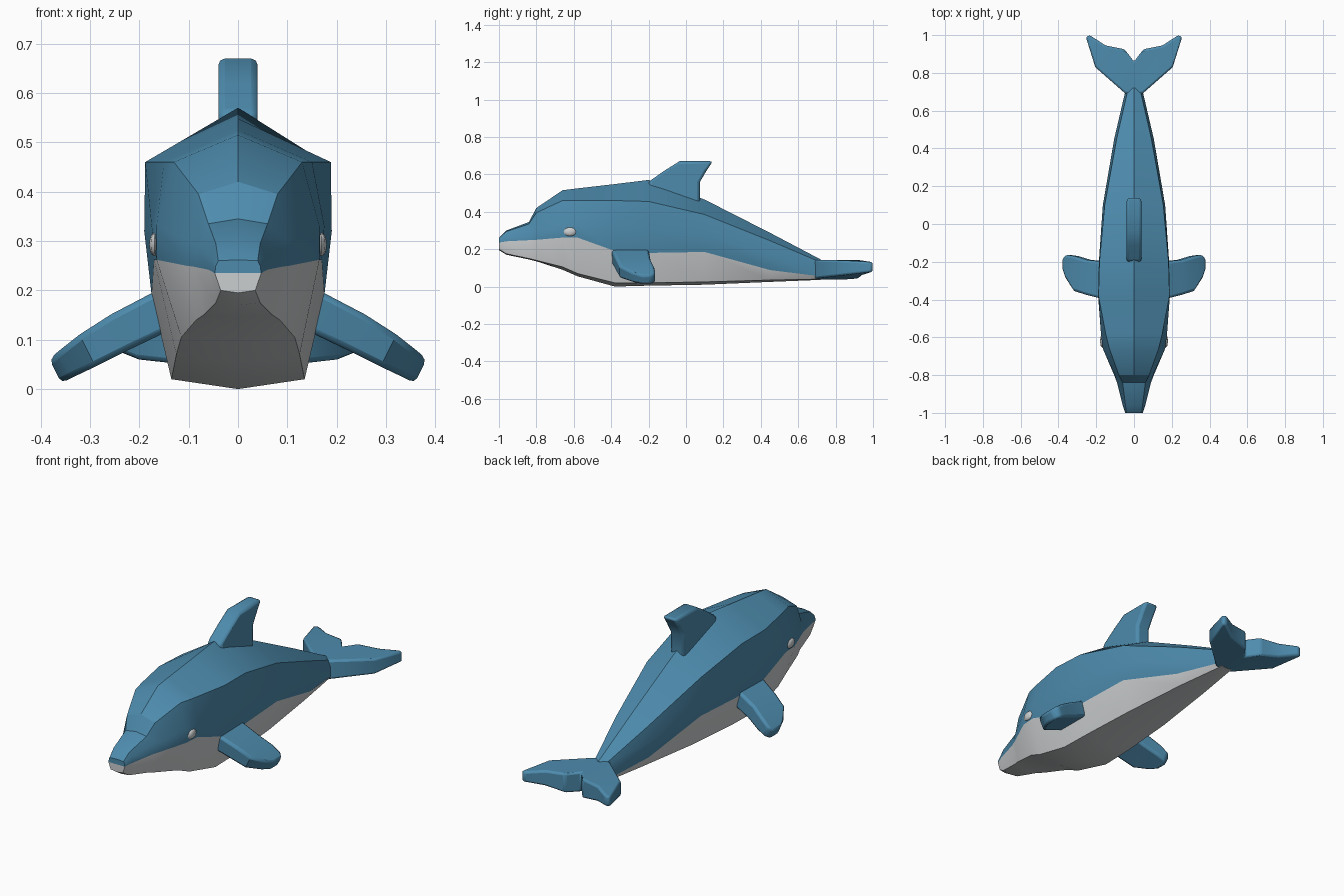
import bpy, bmesh, math
from mathutils import Vector

if "Cube" in bpy.data.objects:
    bpy.data.objects.remove(bpy.data.objects["Cube"])


def material(name, rgb):
    m = bpy.data.materials.new(name)
    m.diffuse_color = (*rgb, 1)
    m.use_nodes = True
    m.node_tree.nodes["Principled BSDF"].inputs["Base Color"].default_value = m.diffuse_color
    return m


BLUE = material("ocean blue", (0.075, 0.26, 0.42))
PALE = material("pale grey", (0.60, 0.62, 0.63))


def finish(bm, name, mats, bevel=0, mirror=False, angle=25):
    bmesh.ops.recalc_face_normals(bm, faces=bm.faces)
    me = bpy.data.meshes.new(name)
    bm.to_mesh(me)
    bm.free()
    ob = bpy.data.objects.new(name, me)
    bpy.context.collection.objects.link(ob)
    for m in mats:
        me.materials.append(m)
    bpy.ops.object.select_all(action='DESELECT')
    ob.select_set(True)
    bpy.context.view_layer.objects.active = ob
    if bevel:
        b = ob.modifiers.new("soft edges", 'BEVEL')
        b.width, b.segments = bevel, 2
        b.limit_method, b.angle_limit = 'ANGLE', math.radians(40)
    if mirror:
        ob.modifiers.new("mirror", 'MIRROR')
    bpy.ops.object.shade_smooth_by_angle(angle=math.radians(angle))
    return ob


def loft(bm, rings):
    """Skin closed rings; returns the vertex rings and side faces per strip."""
    vs = [[bm.verts.new(p) for p in r] for r in rings]
    n = len(vs[0])
    strips = [[] for _ in range(n)]
    for a, b in zip(vs, vs[1:]):
        for i in range(n):
            j = (i + 1) % n
            strips[i].append(bm.faces.new((a[i], a[j], b[j], b[i])))
    return vs, strips


def blade(name, sections, bevel, mirror=False):
    """Fin shape: each section is leading point, trailing point, half thickness."""
    rings = []
    for lead, trail, t in sections:
        a, b, t = Vector(lead), Vector(trail), Vector(t)
        rings.append([a + t, b + t, b - t, a - t])
    bm = bmesh.new()
    vs, _ = loft(bm, rings)
    bm.faces.new(vs[0])
    bm.faces.new(vs[-1])
    return finish(bm, name, [BLUE], bevel, mirror, 35)


# Body: y, top z, shoulder x z, side x z, colour line x z, lower edge x z, bottom z
BODY = [
    (-1.00, .262, .040, .260, .045, .250, .047, .235, .035, .200, .195),
    (-0.96, .300, .045, .295, .055, .270, .060, .242, .045, .175, .170),
    (-0.84, .345, .060, .335, .080, .290, .090, .248, .070, .150, .145),
    (-0.80, .420, .080, .395, .100, .300, .105, .250, .085, .140, .135),
    (-0.66, .515, .130, .460, .165, .330, .165, .262, .115, .105, .090),
    (-0.58, .525, .150, .460, .175, .330, .170, .262, .125, .070, .055),
    (-0.38, .548, .188, .460, .190, .320, .175, .190, .135, .020, .000),
    (-0.20, .570, .183, .455, .186, .300, .170, .180, .130, .020, .005),
    (0.10, .465, .155, .385, .165, .280, .155, .185, .110, .025, .010),
    (0.45, .287, .092, .245, .105, .170, .100, .088, .070, .035, .025),
    (0.72, .145, .030, .130, .042, .100, .042, .055, .030, .040, .036),
]
rings = []
for y, zt, *mid, zb in BODY:
    side = [(mid[i], y, mid[i + 1]) for i in range(0, 8, 2)]
    rings.append([(0, y, zt)] + side + [(0, y, zb)]
                 + [(-x, y, z) for x, y, z in reversed(side)])
bm = bmesh.new()
vs, strips = loft(bm, rings)
for i, strip in enumerate(strips):
    for f in strip:
        f.material_index = 1 if 3 <= i <= 6 else 0
# snout and tail caps, in bands that follow the colour line
for r in (vs[0], vs[-1]):
    for k in range(5):
        corners = [r[k], r[k + 1], r[-k - 1], r[-k]]
        f = bm.faces.new(list(dict.fromkeys(corners)))
        f.material_index = 1 if k >= 3 else 0
finish(bm, "body", [BLUE, PALE])

# Dorsal fin
blade("dorsal_fin", [
    ((0, y0, z), (0, y1, z), (.04, 0, 0)) for z, y0, y1 in
    [(.44, -.20, .075), (.56, -.20, .075), (.62, -.115, .11), (.67, -.035, .143)]
], .014)

# Flippers: x, leading y, trailing y, centre z, half thickness
blade("flippers", [
    ((x, y0, z), (x, y1, z), (t * .45, 0, t * .9)) for x, y0, y1, z, t in
    [(.14, -.40, -.20, .165, .042), (.24, -.375, -.19, .115, .040),
     (.305, -.355, -.17, .078, .036), (.35, -.29, -.163, .050, .030),
     (.37, -.235, -.185, .036, .027)]
], .012, True)

# Tail flukes: leading x y, trailing x y, centre z, half thickness
half = [(.045, .69, .05, .925, .093, .050), (.205, .83, .15, .945, .100, .040),
        (.255, .99, .235, 1.0, .105, .026)]
flukes = [(-a, b, -c, d, z, t) for a, b, c, d, z, t in reversed(half)]
flukes += [(0, .68, 0, .86, .090, .052)] + half
blade("tail_flukes", [
    ((a, b, z), (c, d, z), (0, 0, t)) for a, b, c, d, z, t in flukes
], .010)

# Eyes
bm = bmesh.new()
bmesh.ops.create_uvsphere(bm, u_segments=8, v_segments=6, radius=1)
for v in bm.verts:
    v.co = (.169 + v.co.x * .011, -.62 + v.co.y * .034, .293 + v.co.z * .024)
finish(bm, "eyes", [PALE], mirror=True, angle=40)
